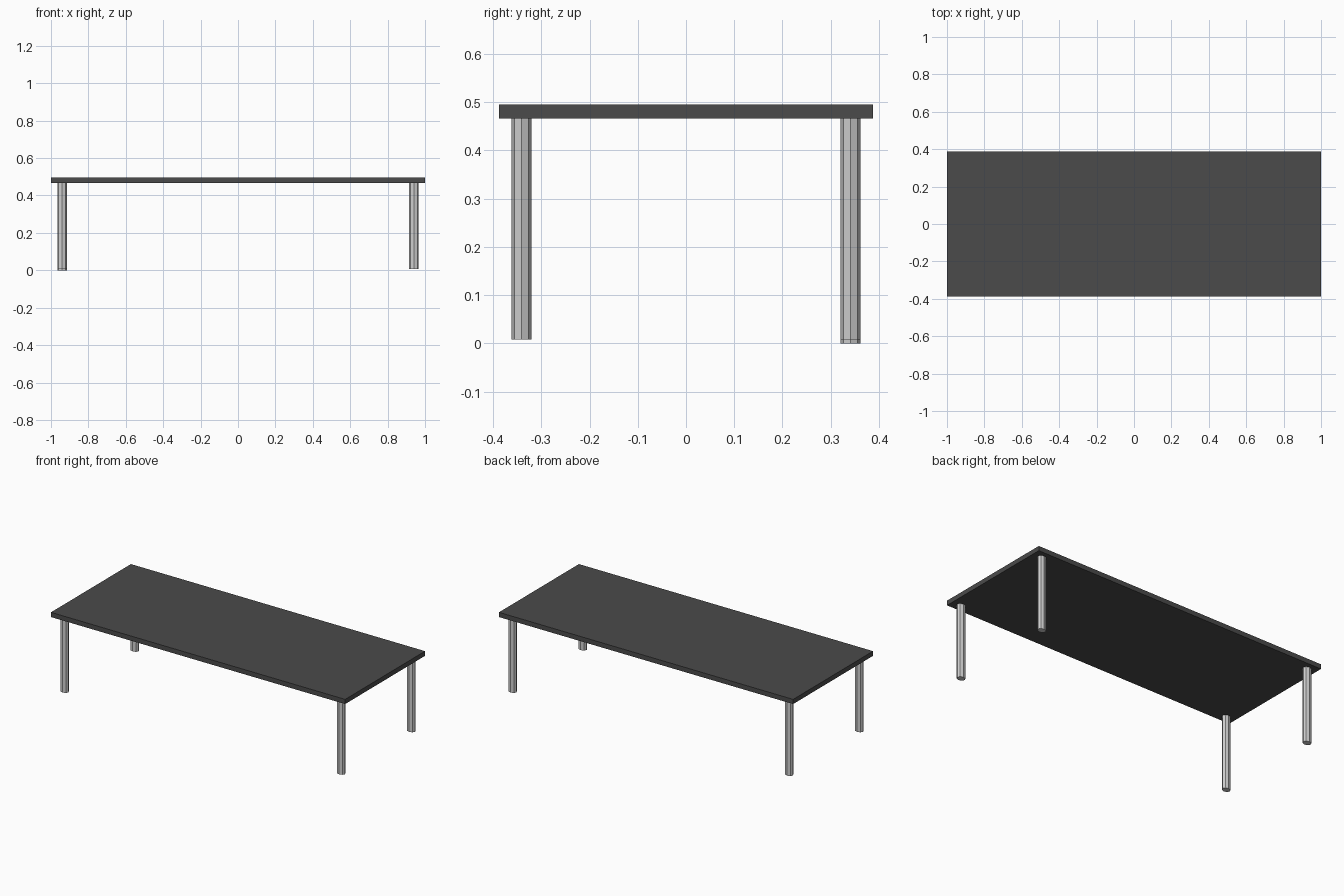
import bpy
from mathutils import Matrix

cube = bpy.data.objects.get("Cube")
if cube:
    bpy.data.objects.remove(cube, do_unlink=True)


def make_material(name, rgb):
    mat = bpy.data.materials.new(name)
    mat.use_nodes = True
    color = (*rgb, 1.0)
    mat.diffuse_color = color
    mat.node_tree.nodes["Principled BSDF"].inputs["Base Color"].default_value = color
    return mat


dark = make_material("charcoal", (0.07, 0.07, 0.07))
metal = make_material("light_grey_metal", (0.62, 0.62, 0.62))

TOP_Z, UNDER_Z = 0.495, 0.466

# Table top slab
bpy.ops.mesh.primitive_cube_add(size=1, location=(0, 0, (TOP_Z + UNDER_Z) / 2))
top = bpy.context.object
top.name = "table_top"
top.data.transform(Matrix.Diagonal((2.0, 0.776, TOP_Z - UNDER_Z, 1)))
top.data.materials.append(dark)


# Eight-sided leg, slightly wider along x, with a corner on each axis
def add_leg(name, x, y, foot_z):
    bpy.ops.mesh.primitive_cylinder_add(
        vertices=8, radius=1, depth=1, location=(x, y, (UNDER_Z + foot_z) / 2))
    leg = bpy.context.object
    leg.name = name
    leg.data.transform(Matrix.Diagonal((0.026, 0.0207, UNDER_Z - foot_z, 1)))
    leg.data.materials.append(metal)


# The back right leg reaches a touch lower than the other three
for side, x in (("left", 0.94), ("right", -0.94)):
    for end, y in (("front", -0.341), ("back", 0.341)):
        foot = 0.0 if (side, end) == ("right", "back") else 0.008
        add_leg(f"{end}_{side}_leg", x, y, foot)
